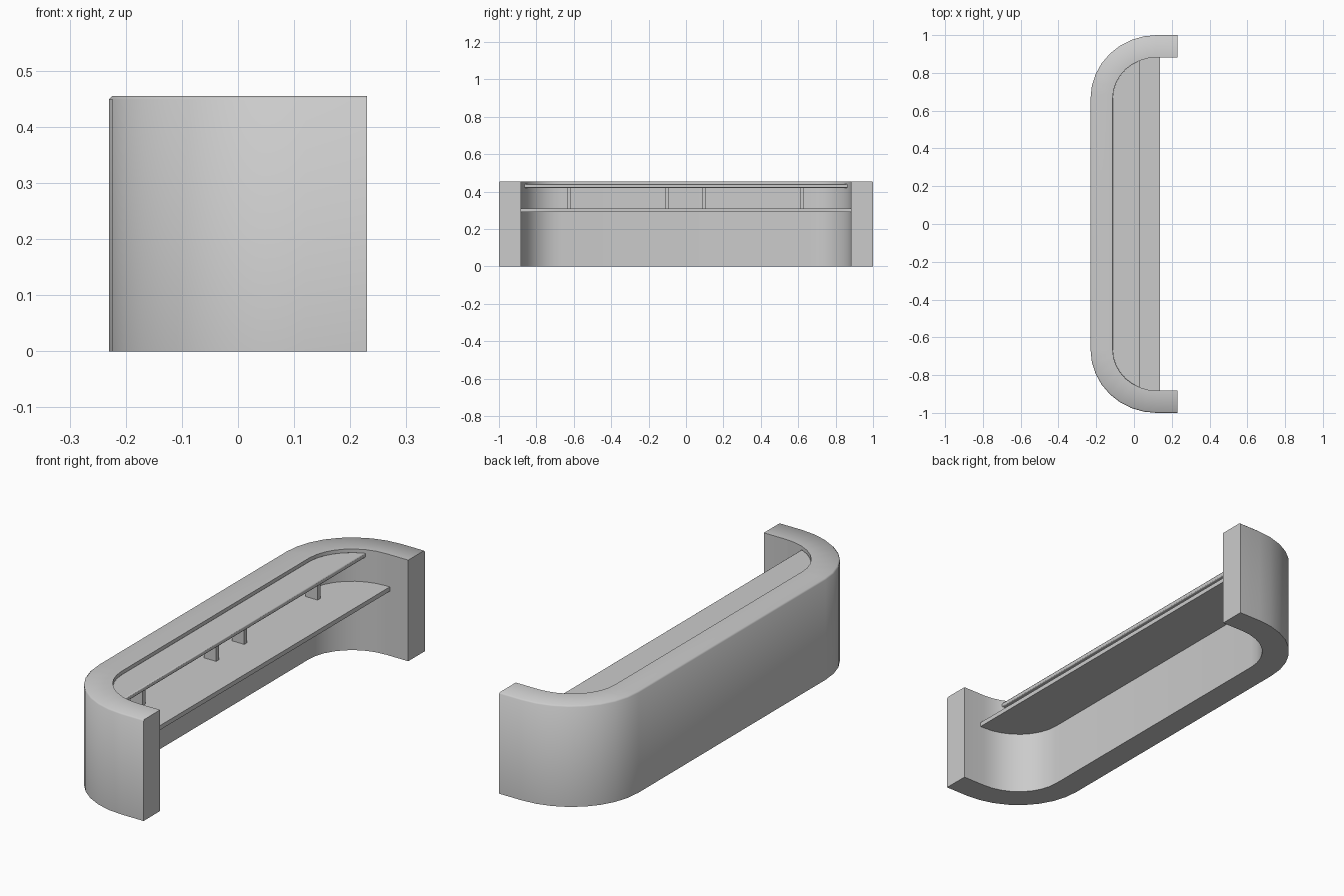
import bpy, bmesh, math

if "Cube" in bpy.data.objects:
    bpy.data.objects.remove(bpy.data.objects["Cube"])

CX, CY = 0.12, 0.665          # centre of the rounded corner
SEG = 8


def half_curve(x_back, y_end, x_max):
    """Rounded corner from the straight back towards +x, cut off at x_max."""
    rx, ry = CX - x_back, y_end - CY
    a_end = math.pi / 2
    if x_max < CX:
        a_end = math.acos((CX - x_max) / rx)
    n = max(3, round(SEG * a_end / (math.pi / 2)))
    pts = []
    for i in range(n + 1):
        a = a_end * i / n
        pts.append((CX - rx * math.cos(a), CY + ry * math.sin(a)))
    if x_max > CX:
        pts.append((x_max, y_end))
    return pts


def u_curve(x_back, y_end, x_max):
    """Full U from the -y tip round the back to the +y tip."""
    half = half_curve(x_back, y_end, x_max)
    return [(x, -y) for x, y in reversed(half)] + half


def extrude(name, outline, z0, z1):
    bm = bmesh.new()
    face = bm.faces.new([bm.verts.new((x, y, z0)) for x, y in outline])
    top = bmesh.ops.extrude_face_region(bm, geom=[face])
    verts = [g for g in top["geom"] if isinstance(g, bmesh.types.BMVert)]
    bmesh.ops.translate(bm, verts=verts, vec=(0, 0, z1 - z0))
    bmesh.ops.recalc_face_normals(bm, faces=bm.faces)
    return finish(name, bm)


def finish(name, bm, angle=50):
    mesh = bpy.data.meshes.new(name)
    bm.to_mesh(mesh)
    bm.free()
    ob = bpy.data.objects.new(name, mesh)
    bpy.context.collection.objects.link(ob)
    bpy.ops.object.select_all(action='DESELECT')
    ob.select_set(True)
    bpy.context.view_layer.objects.active = ob
    bpy.ops.object.shade_smooth_by_angle(angle=math.radians(angle))
    return ob


# curved wall: cross-section with an eased outer top edge, swept round the U
H, EASE = 0.455, 0.006
profile = [
    (-0.113, 0.882, 0.0), (-0.23, 1.0, 0.0),
    (-0.23, 1.0, H - EASE), (-0.23 + EASE, 1.0 - EASE, H),
    (-0.113, 0.882, H),
]
bm = bmesh.new()
rails = [[bm.verts.new((x, y, z)) for x, y in u_curve(xb, ye, 0.23)]
         for xb, ye, z in profile]
for k, rail in enumerate(rails):
    nxt = rails[(k + 1) % len(rails)]
    for i in range(len(rail) - 1):
        bm.faces.new((rail[i], rail[i + 1], nxt[i + 1], nxt[i]))
for i in (0, -1):
    bm.faces.new([rail[i] for rail in rails])
bmesh.ops.recalc_face_normals(bm, faces=bm.faces)
finish("counter_wall", bm)

# worktop and narrower upper shelf, both following the inside of the wall
extrude("worktop", u_curve(-0.115, 0.884, 0.138), 0.29, 0.31)
upper = extrude("upper_shelf", u_curve(-0.114, 0.883, 0.03), 0.42, 0.44)
bev = upper.modifiers.new("eased_edges", 'BEVEL')
bev.width = 0.004
bev.segments = 2

# small supports between the two shelves
for n, y in enumerate((-0.625, -0.103, 0.097, 0.619)):
    extrude(f"shelf_support_{n + 1}",
            [(-0.09, y - 0.01), (-0.03, y - 0.01),
             (-0.03, y + 0.01), (-0.09, y + 0.01)], 0.309, 0.421)
